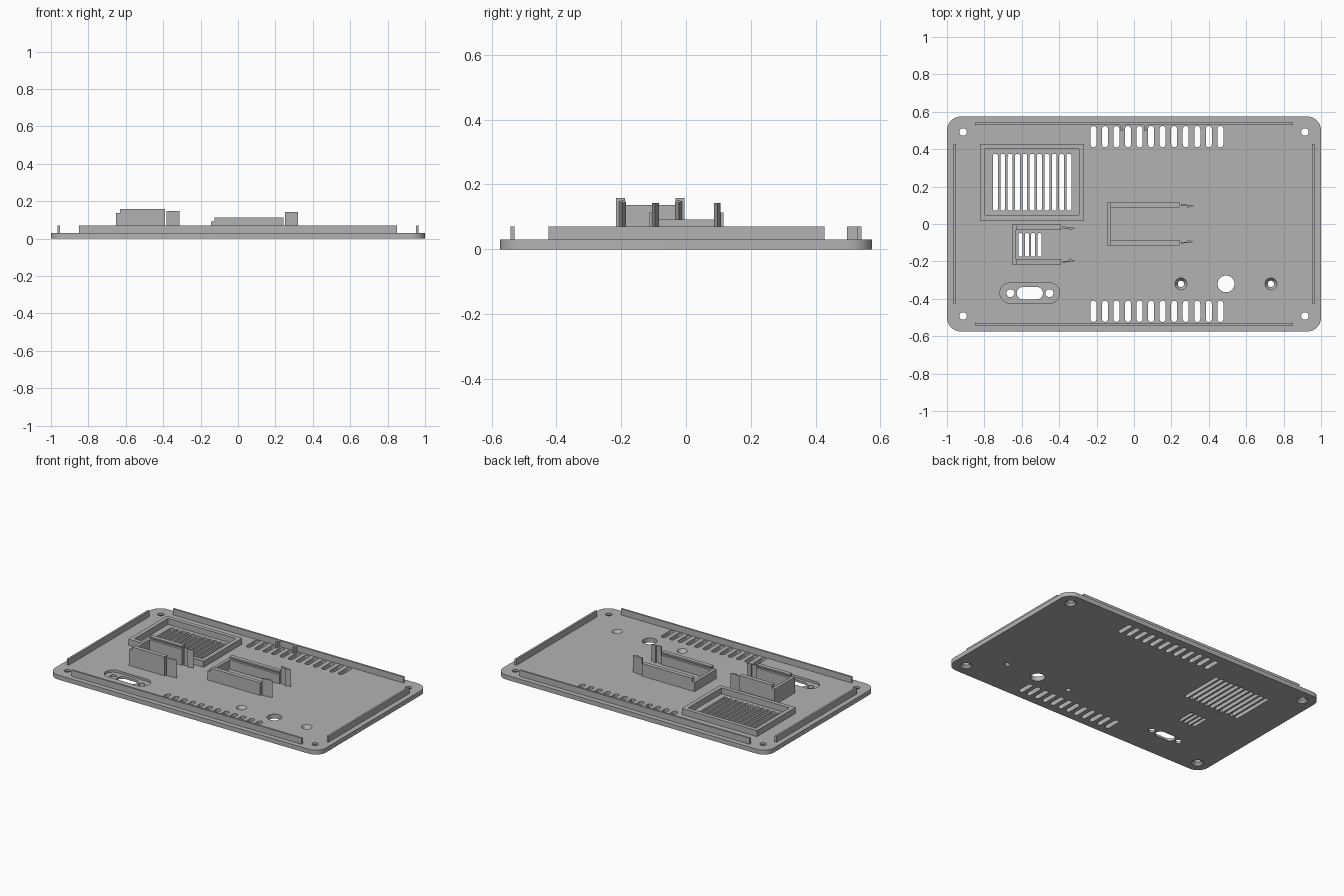
import bpy, bmesh, math
from mathutils import Vector

cube = bpy.data.objects.get("Cube")
if cube:
    bpy.data.objects.remove(cube, do_unlink=True)

grey = bpy.data.materials.new("matte grey")
grey.use_nodes = True
grey.diffuse_color = (0.45, 0.45, 0.45, 1)
grey.node_tree.nodes["Principled BSDF"].inputs["Base Color"].default_value = grey.diffuse_color

T = 0.03      # plate thickness
RIM = 0.07    # top of the rims


def rounded(cx, cy, w, d, r, n=8):
    """Counter-clockwise rounded rectangle; a circle or slot when r is half a side."""
    pts = []
    for i, (sx, sy) in enumerate(((1, 1), (-1, 1), (-1, -1), (1, -1))):
        for k in range(n + 1):
            a = (i + k / n) * math.pi / 2
            p = Vector((cx + sx * (w / 2 - r) + r * math.cos(a),
                        cy + sy * (d / 2 - r) + r * math.sin(a)))
            if not pts or (p - pts[-1]).length > 1e-5:
                pts.append(p)
    if (pts[0] - pts[-1]).length < 1e-5:
        pts.pop()
    return pts


def circle(cx, cy, r):
    return rounded(cx, cy, 2 * r, 2 * r, r)


def loft(bm, levels):
    """Closed solid through (outline, z) levels of equal point count."""
    rings = [[bm.verts.new((p[0], p[1], z)) for p in o] for o, z in levels]
    bm.faces.new(rings[0][::-1])
    bm.faces.new(rings[-1])
    n = len(rings[0])
    for lo, hi in zip(rings, rings[1:]):
        for i in range(n):
            j = (i + 1) % n
            bm.faces.new((lo[i], lo[j], hi[j], hi[i]))


def box(bm, x0, x1, y0, y1, z0, z1):
    y0, y1 = sorted((y0, y1))
    loft(bm, [(((x0, y0), (x1, y0), (x1, y1), (x0, y1)), z) for z in (z0, z1)])


def make(name, bm):
    bmesh.ops.recalc_face_normals(bm, faces=bm.faces)
    mesh = bpy.data.meshes.new(name)
    bm.to_mesh(mesh)
    bm.free()
    mesh.materials.append(grey)
    ob = bpy.data.objects.new(name, mesh)
    bpy.context.collection.objects.link(ob)
    return ob


def activate(ob):
    bpy.ops.object.select_all(action='DESELECT')
    ob.select_set(True)
    bpy.context.view_layer.objects.active = ob


def cut(target, bm):
    cutter = make("cutter", bm)
    cutter.hide_render = True
    mod = target.modifiers.new("cut", 'BOOLEAN')
    mod.operation, mod.solver, mod.object = 'DIFFERENCE', 'EXACT', cutter
    activate(target)
    bpy.ops.object.modifier_apply(modifier=mod.name)
    bpy.data.objects.remove(cutter, do_unlink=True)


# Base plate
bm = bmesh.new()
loft(bm, [(rounded(0, 0, 2, 1.15, 0.075, 12), z) for z in (0, T)])
plate = make("base_plate", bm)

# Connector recess, cut first so its openings can go through the floor
bm = bmesh.new()
loft(bm, [(rounded(-0.557, -0.369, 0.32, 0.108, 0.054, 12), z) for z in (T / 2, T + 0.02)])
cut(plate, bm)

# Through openings
bm = bmesh.new()
through = [rounded(-0.557, -0.37, 0.14, 0.066, 0.033),
           circle(-0.661, -0.37, 0.021), circle(-0.452, -0.37, 0.021),
           circle(0.492, -0.32, 0.045)]
for i in range(12):
    for y in (-0.467, 0.467):
        through.append(rounded(-0.217 + i * 0.0617, y, 0.032, 0.114, 0.016, 5))
for i in range(11):
    through.append(rounded(-0.741 + i * 0.0393, 0.223, 0.026, 0.302, 0.008, 3))
for i in range(4):
    through.append(rounded(-0.607 + i * 0.034, -0.112, 0.022, 0.126, 0.007, 3))
for outline in through:
    loft(bm, [(outline, -0.01), (outline, T + 0.01)])
# Corner screw holes, countersunk from below
for x in (-0.914, 0.914):
    for y in (-0.492, 0.492):
        loft(bm, [(circle(x, y, r), z) for r, z in
                  ((0.036, -0.01), (0.036, 0), (0.02, 0.016), (0.02, T + 0.01))])
# Stud holes, countersunk from above
for x in (0.251, 0.732):
    loft(bm, [(circle(x, -0.32, r), z) for r, z in
              ((0.017, -0.01), (0.017, 0.008), (0.032, T), (0.032, T + 0.01))])
cut(plate, bm)
activate(plate)
bpy.ops.object.shade_smooth_by_angle(angle=math.radians(30))

# Locating rims along the four edges
for name, s in (("front_rim", -1), ("back_rim", 1)):
    bm = bmesh.new()
    box(bm, -0.85, 0.85, s * 0.529, s * 0.542, T, RIM)
    make(name, bm)
for name, s in (("right_rim", -1), ("left_rim", 1)):
    bm = bmesh.new()
    box(bm, *sorted((s * 0.953, s * 0.966)), -0.425, 0.427, T, RIM)
    make(name, bm)

# Stop tabs behind the back rim
for name, x in (("right_stop_tab", -0.066), ("left_stop_tab", 0.06)):
    bm = bmesh.new()
    box(bm, x - 0.006, x + 0.006, 0.497, 0.53, T, RIM)
    make(name, bm)

# Raised frame around the large vent
bm = bmesh.new()
x0, x1, y0, y1, w = -0.823, -0.268, 0.02, 0.427, 0.027
box(bm, x0, x1, y0, y0 + w, T, RIM)
box(bm, x0, x1, y1 - w, y1, T, RIM)
box(bm, x0, x0 + w, y0 + w, y1 - w, T, RIM)
box(bm, x1 - w, x1, y0 + w, y1 - w, T, RIM)
make("vent_frame", bm)


def board_holder(name, x0, x1, cy, half, wall_top, arm_top, clip_top):
    """End wall, two grooved arms and two snap clips holding a circuit board."""
    bm = bmesh.new()
    box(bm, x0, x0 + 0.02, cy - half, cy + half, T, wall_top)
    make(name + "_end_wall", bm)
    for side, s in (("front", -1), ("back", 1)):
        outer, mid, inner = (cy + s * (half - d) for d in (0, 0.014, 0.028))
        bm = bmesh.new()
        xa = x0 + 0.02
        box(bm, xa, x1, mid, inner, T, wall_top)
        box(bm, xa, x1, outer, mid, T, arm_top)
        box(bm, xa, x1, mid, inner, wall_top + 0.012, arm_top)
        make(f"{name}_{side}_arm", bm)
        # Springy leg with a wedge barb facing the board
        leg = [(0.008, 0.009), (0.078, 0.018), (0.042, 0.03), (0.042, 0.019), (0.008, 0.019)]
        outline = [(x1 + u, cy + s * (half - v)) for u, v in leg]
        bm = bmesh.new()
        loft(bm, [(outline, z) for z in (T, clip_top)])
        make(f"{name}_{side}_clip", bm)


board_holder("small_holder", -0.652, -0.39, -0.11, 0.106, 0.137, 0.158, 0.148)
board_holder("large_holder", -0.145, 0.243, 0.001, 0.115, 0.092, 0.114, 0.143)
